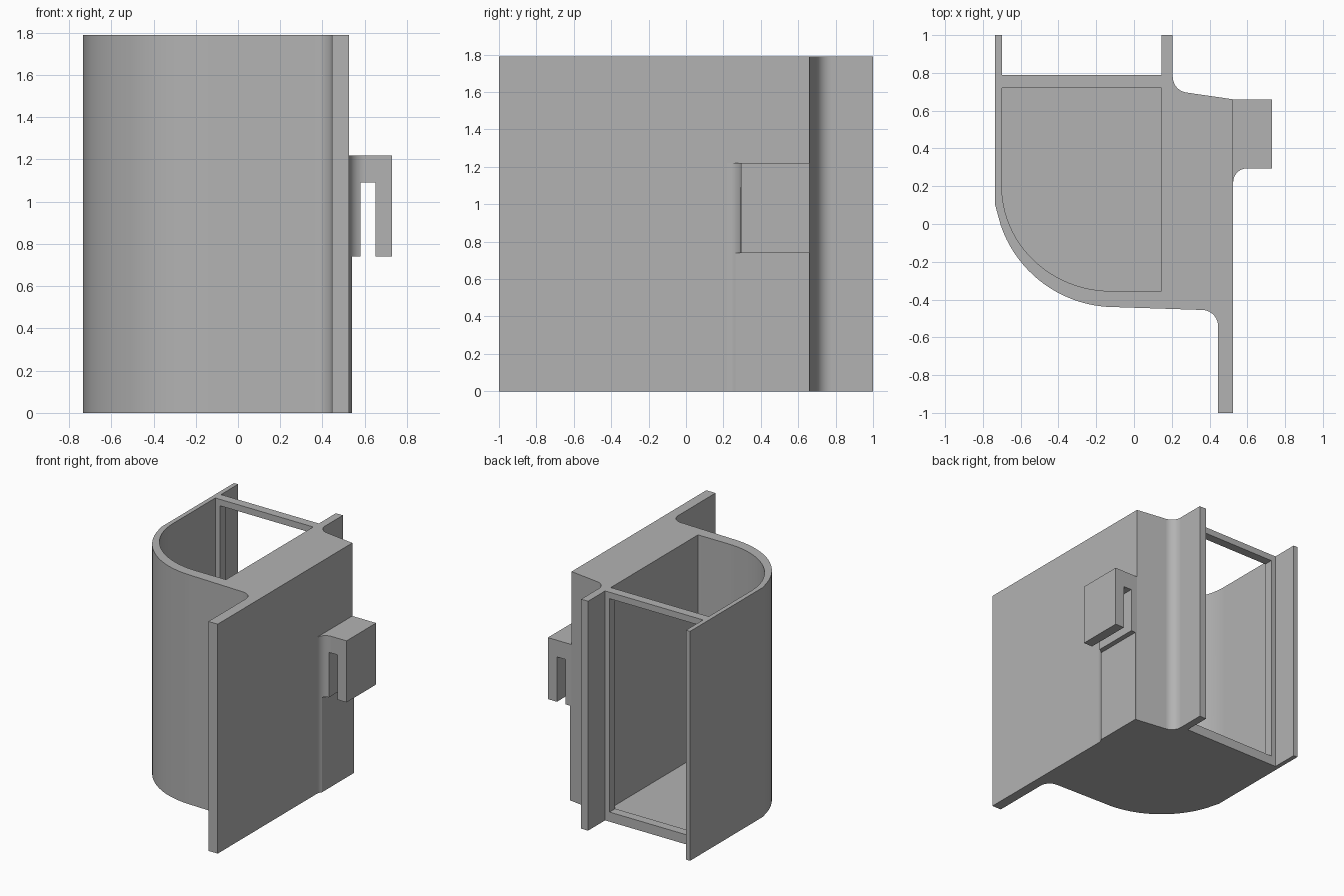
import bpy
import bmesh
from math import cos, sin, radians

cube = bpy.data.objects.get("Cube")
if cube:
    bpy.data.objects.remove(cube, do_unlink=True)

H = 1.79  # full height

grey = bpy.data.materials.new("plain grey")
grey.use_nodes = True
grey.diffuse_color = (0.45, 0.45, 0.45, 1)
grey.node_tree.nodes["Principled BSDF"].inputs["Base Color"].default_value = grey.diffuse_color


def arc(cx, cy, r, start, end, n=10, ry=None):
    """Points on an arc, angles in degrees."""
    ry = ry or r
    angles = [radians(start + (end - start) * i / n) for i in range(n + 1)]
    return [(cx + r * cos(a), cy + ry * sin(a)) for a in angles]


def prism(name, outline, z0, z1):
    """Extrude a plan outline between two heights."""
    bm = bmesh.new()
    base = bm.faces.new([bm.verts.new((x, y, z0)) for x, y in outline])
    top = bmesh.ops.extrude_face_region(bm, geom=[base])["geom"]
    for v in top:
        if isinstance(v, bmesh.types.BMVert):
            v.co.z = z1
    bmesh.ops.recalc_face_normals(bm, faces=bm.faces)
    mesh = bpy.data.meshes.new(name)
    bm.to_mesh(mesh)
    bm.free()
    mesh.materials.append(grey)
    obj = bpy.data.objects.new(name, mesh)
    bpy.context.collection.objects.link(obj)
    return obj


def rect(x0, x1, y0, y1):
    return [(x0, y0), (x1, y0), (x1, y1), (x0, y1)]


def activate(obj):
    bpy.ops.object.select_all(action='DESELECT')
    obj.select_set(True)
    bpy.context.view_layer.objects.active = obj


def cut(obj, cutter):
    """Subtract a cutter and discard it."""
    cutter.hide_render = True
    mod = obj.modifiers.new("cut", 'BOOLEAN')
    mod.operation = 'DIFFERENCE'
    mod.solver = 'EXACT'
    mod.object = cutter
    activate(obj)
    bpy.ops.object.modifier_apply(modifier=mod.name)
    bpy.data.objects.remove(cutter, do_unlink=True)


def finish(obj):
    activate(obj)
    bpy.ops.object.shade_smooth_by_angle(angle=radians(25))
    mod = obj.modifiers.new("flat walls", 'WEIGHTED_NORMAL')
    mod.keep_sharp = True


# Body: rounded housing with a front flange and two rear lips
outline = [(-0.735, 1), (-0.735, 0.10)]
outline += arc(-0.1, 0.2, 0.64, 199, 270, 20)
outline += arc(0.36, -0.54, 0.085, 90, 0)
outline += [(0.445, -1), (0.525, -1), (0.525, 0.66)]
outline += arc(0.29, 0.78, 0.085, 262, 180)
outline += [(0.205, 1), (0.145, 1), (0.145, 0.79), (-0.70, 0.79), (-0.70, 1)]
body = prism("housing_body", outline, 0, H)

# Open-topped pocket
pocket = arc(-0.12, 0.2, 0.58, 180, 270, 24, ry=0.555)
pocket += [(0.145, -0.355), (0.145, 0.72), (-0.70, 0.72)]
cut(body, prism("pocket_cutter", pocket, 0.07, H + 0.1))

# Window through the back wall, leaving a thin frame
cut(body, prism("window_cutter", rect(-0.66, 0.107, 0.6, 0.85), 0.075, H - 0.05))
finish(body)

# Side hook with a filleted root and a downward slot
root = arc(0.60, 0.22, 0.075, 180, 90)
hook = prism("side_hook", root + [(0.73, 0.295), (0.73, 0.66), (0.525, 0.66)], 0.74, 1.22)
cut(hook, prism("slot_cutter", rect(0.58, 0.652, 0.1, 0.8), 0.6, 1.09))
finish(hook)

# Shallow pad under the hook
pad_edge = arc(0.60, 0.22, 0.075, 180, 143, 4)
pad = prism("side_pad", pad_edge + [(0.54, 0.66), (0.525, 0.66)], 0, 0.74)
finish(pad)
